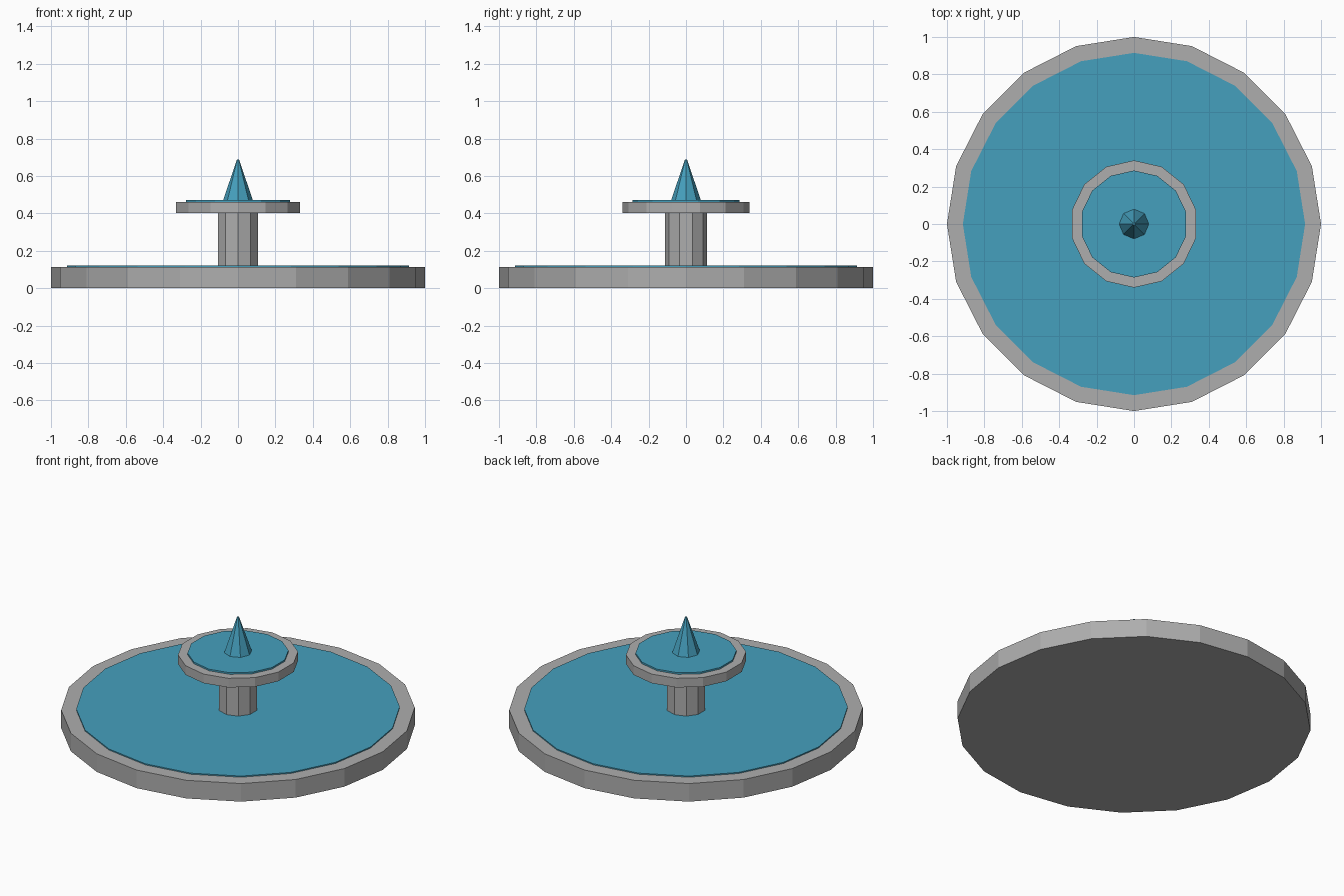
import bpy

cube = bpy.data.objects.get("Cube")
if cube:
    bpy.data.objects.remove(cube, do_unlink=True)


def make_material(name, color):
    mat = bpy.data.materials.new(name)
    mat.use_nodes = True
    mat.diffuse_color = color
    mat.node_tree.nodes["Principled BSDF"].inputs["Base Color"].default_value = color
    return mat


def add_part(name, sides, bottom_radius, top_radius, low, high, mat):
    """Flat-shaded prism or tapered prism standing between two heights."""
    bpy.ops.mesh.primitive_cone_add(
        vertices=sides, radius1=bottom_radius, radius2=top_radius,
        depth=high - low, location=(0, 0, (low + high) / 2))
    part = bpy.context.object
    part.name = name
    part.data.materials.append(mat)
    return part


stone = make_material("grey stone", (0.42, 0.42, 0.42, 1))
water = make_material("blue water", (0.06, 0.35, 0.51, 1))

# Lower basin and its water
add_part("basin", 20, 1.0, 1.0, 0, 0.113, stone)
add_part("basin_water", 20, 0.915, 0.915, 0.08, 0.12, water)

# Column carrying the upper bowl
add_part("column", 10, 0.113, 0.113, 0.11, 0.41, stone)
add_part("bowl", 14, 0.34, 0.34, 0.403, 0.46, stone)
add_part("bowl_water", 14, 0.286, 0.286, 0.44, 0.47, water)

# Tapering jet at the top
add_part("water_jet", 8, 0.081, 0.006, 0.465, 0.687, water)
